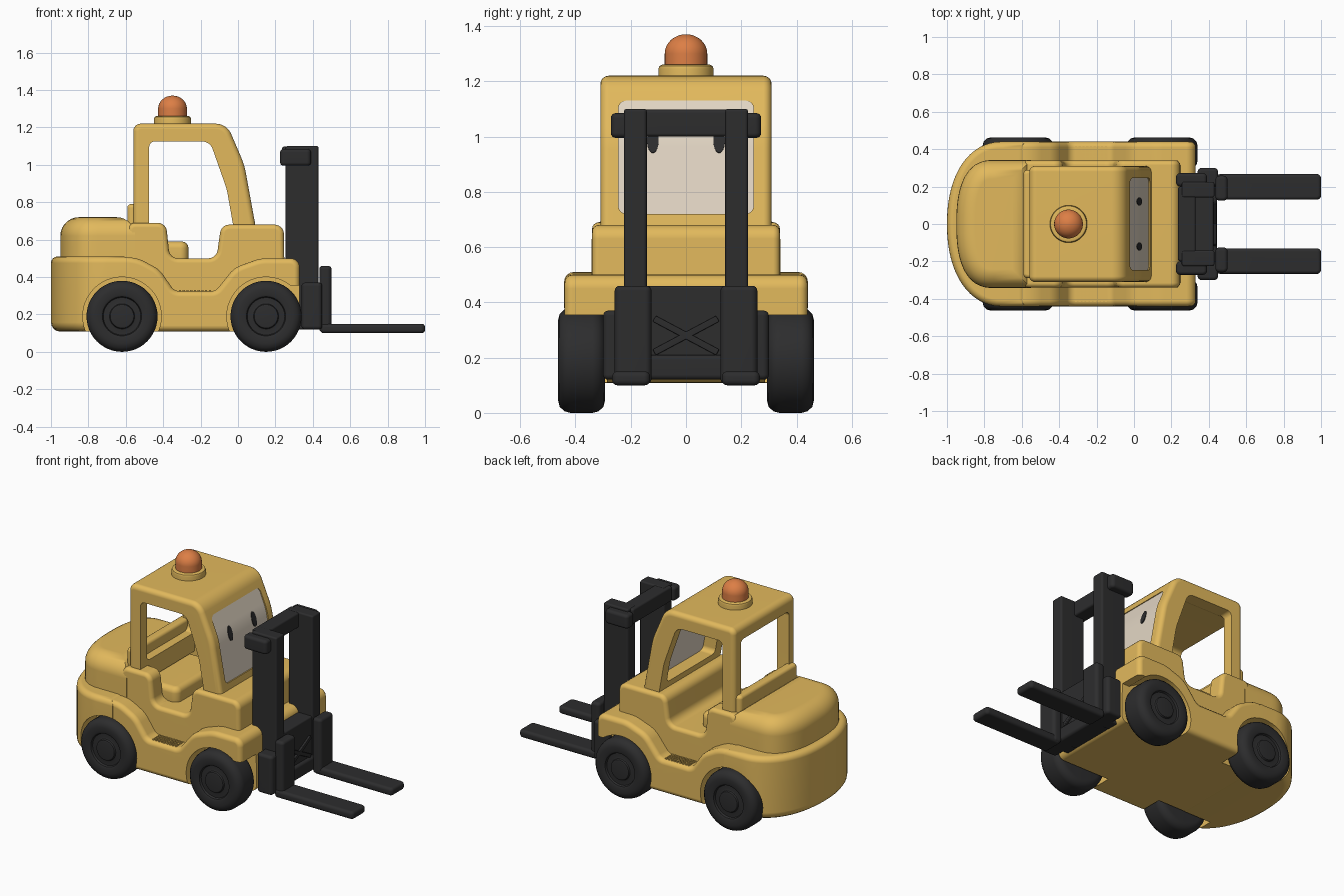
import bpy, bmesh, math
from mathutils import Vector, Matrix

if "Cube" in bpy.data.objects:
    bpy.data.objects.remove(bpy.data.objects["Cube"])


def material(name, col):
    m = bpy.data.materials.new(name)
    m.diffuse_color = (*col, 1)
    m.use_nodes = True
    m.node_tree.nodes["Principled BSDF"].inputs["Base Color"].default_value = m.diffuse_color
    return m


YELLOW = material("yellow paint", (0.76, 0.485, 0.108))
BLACK = material("black rubber", (0.026, 0.026, 0.027))
ORANGE = material("orange lamp", (0.72, 0.21, 0.06))
GLASS = material("pale glass", (0.76, 0.67, 0.55))


def finish(name, bm, mat):
    bmesh.ops.recalc_face_normals(bm, faces=bm.faces[:])
    me = bpy.data.meshes.new(name)
    bm.to_mesh(me)
    bm.free()
    me.materials.append(mat)
    ob = bpy.data.objects.new(name, me)
    bpy.context.collection.objects.link(ob)
    return ob


def fillet(pts, steps=6):
    """Outline of (u, v[, radius]) points with rounded corners."""
    out, n = [], len(pts)
    for i, q in enumerate(pts):
        p = Vector(q[:2])
        if len(q) < 3:
            out.append(p)
            continue
        a, b = Vector(pts[i - 1][:2]) - p, Vector(pts[(i + 1) % n][:2]) - p
        th = a.angle(b)
        t = min(q[2] / math.tan(th / 2), 0.49 * a.length, 0.49 * b.length)
        a.normalize()
        b.normalize()
        c = p + (a + b).normalized() * t / math.cos(th / 2)
        v0, v1, phi = p + a * t - c, p + b * t - c, math.pi - th
        for k in range(steps + 1):
            s = k / steps
            out.append(c + (v0 * math.sin((1 - s) * phi) + v1 * math.sin(s * phi)) / math.sin(phi))
    return out


def prism(name, pts, axis, lo, hi, bev, mat, steps=4):
    """Extruded outline with rounded rims; bev is one size or (low, high)."""
    pts = fillet(pts)
    n = len(pts)
    if sum(pts[i - 1].cross(pts[i]) for i in range(n)) < 0:
        pts.reverse()
    nor = []
    for i in range(n):
        d = (pts[(i + 1) % n] - pts[i]).normalized()
        nor.append(Vector((-d.y, d.x)))
    mit = [(nor[i - 1] + nor[i]) / (1 + nor[i - 1].dot(nor[i])) for i in range(n)]
    b0, b1 = bev if isinstance(bev, tuple) else (bev, bev)
    levels = []
    for b, base, sgn in ((b0, lo, 1), (b1, hi, -1)):
        ts = [k / steps * math.pi / 2 for k in range(steps + 1)] if b else [0]
        side = [(b * (1 - math.sin(t)), base + sgn * b * (1 - math.cos(t))) for t in ts]
        levels += side if sgn == 1 else side[::-1]
    place = {'x': lambda p, d: (d, p.x, p.y), 'y': lambda p, d: (p.x, d, p.y),
             'z': lambda p, d: (p.x, p.y, d)}[axis]
    bm = bmesh.new()
    rings = [[bm.verts.new(place(p + m * ins, d)) for p, m in zip(pts, mit)] for ins, d in levels]
    for r, s in zip(rings, rings[1:]):
        for i in range(n):
            bm.faces.new((r[i - 1], r[i], s[i], s[i - 1]))
    bm.faces.new(rings[0])
    bm.faces.new(rings[-1])
    return finish(name, bm, mat)


def box(name, x, y, z, bev, mat):
    r = bev * 1.25
    pts = [(x[0], y[0], r), (x[1], y[0], r), (x[1], y[1], r), (x[0], y[1], r)]
    return prism(name, pts, 'z', z[0], z[1], bev, mat)


def revolve(name, prof, loc, mat, rot=Matrix(), seg=48):
    """Turn a (radius, height) profile about its own axis."""
    bm = bmesh.new()
    vs = [bm.verts.new((r, 0, h)) for r, h in prof]
    es = [bm.edges.new(e) for e in zip(vs, vs[1:])]
    bmesh.ops.spin(bm, geom=vs + es, cent=(0, 0, 0), axis=(0, 0, 1), angle=2 * math.pi, steps=seg)
    bmesh.ops.remove_doubles(bm, verts=bm.verts[:], dist=1e-5)
    bm.transform(Matrix.Translation(loc) @ rot)
    return finish(name, bm, mat)


def cut(ob, cutters):
    for c in cutters:
        c.hide_render = True
        m = ob.modifiers.new("cut", 'BOOLEAN')
        m.operation, m.object, m.solver = 'DIFFERENCE', c, 'EXACT'
        bpy.context.view_layer.objects.active = ob
        bpy.ops.object.modifier_apply(modifier=m.name)


def round_end(xc, a, b, x_end, power, n=32):
    """Plan outline with a curved rear end."""
    pts = [(x_end, -b), (x_end, b)]
    for k in range(n + 1):
        t = math.pi / 2 - k / n * math.pi
        s = math.sin(t)
        pts.append((xc - a * max(math.cos(t), 0) ** (2 / power),
                    b * math.copysign(abs(s) ** (2 / power), s)))
    return pts


AXLES = (-0.62, 0.15)
cutters = []

# lower body with fenders, rear counterweight and hood
wells = []
for ax in AXLES:
    circ = [(ax + 0.21 * math.cos(k * math.pi / 24), 0.19 + 0.21 * math.sin(k * math.pi / 24)) for k in range(48)]
    for lo, hi in ((0.285, 0.6), (-0.6, -0.285)):
        wells.append(prism("well_cutter", circ, 'y', lo, hi, 0, YELLOW))
nose = [prism("nose_cutter", [(0.22, 0), (0.5, 0), (0.5, 0.355), (0.22, 0.355)], 'y', *s, 0, YELLOW)
        for s in ((0.29, 0.62), (-0.62, -0.29))]
lower = prism("lower_body", [(-0.72, 0.11), (0.33, 0.11, 0.04), (0.33, 0.5, 0.05), (0.12, 0.5, 0.2),
                             (-0.02, 0.45, 0.15), (-0.12, 0.325, 0.05), (-0.34, 0.325, 0.05),
                             (-0.42, 0.44, 0.15), (-0.54, 0.505, 0.2), (-0.72, 0.505)],
              'y', -0.44, 0.44, 0.03, YELLOW)
rear = prism("rear_counterweight", round_end(-0.7, 0.3, 0.441, -0.58, 2.2), 'z', 0.108, 0.51, (0.05, 0.035), YELLOW)
prism("rear_hood", round_end(-0.75, 0.2, 0.342, -0.55, 2.5), 'z', 0.45, 0.72, (0, 0.1), YELLOW, 7)
upper = prism("cabin_base", [(-0.59, 0.3), (-0.59, 0.69, 0.04), (-0.385, 0.69, 0.05), (-0.365, 0.5, 0.05),
                             (-0.115, 0.5, 0.05), (-0.09, 0.68, 0.05), (0.245, 0.68, 0.05), (0.25, 0.3)],
              'y', -0.34, 0.34, 0.025, YELLOW)
seat_hole = box("seat_cutter", (-0.535, -0.3), (-0.24, 0.24), (0.5, 0.9), 0.02, YELLOW)
cut(lower, wells + nose)
cut(rear, wells[:2])
cut(upper, wells + [seat_hole])
cutters += wells + nose + [seat_hole]

# seat and sill behind it
box("seat", (-0.54, -0.265), (-0.235, 0.235), (0.47, 0.59), 0.035, YELLOW)
box("rear_sill", (-0.592, -0.53), (-0.29, 0.29), (0.6, 0.79), 0.02, YELLOW)

# cab frame with open sides, rear window and windscreen opening
cab = prism("cab_frame", [(-0.56, 0.6), (-0.56, 1.22, 0.04), (-0.06, 1.22, 0.09), (0.034, 1.0, 0.4), (0.107, 0.6)],
            'y', -0.31, 0.31, 0.03, YELLOW)
side = prism("side_cutter", [(-0.475, 0.5), (-0.475, 1.125, 0.03), (-0.15, 1.125, 0.06), (-0.06, 0.87, 0.4),
                             (0.005, 0.5)], 'y', -0.6, 0.6, 0, YELLOW)
ends = prism("window_cutter", [(-0.245, 0.72, 0.03), (0.245, 0.72, 0.03), (0.245, 1.13, 0.03),
                               (-0.245, 1.13, 0.03)], 'x', -0.8, 0.4, 0, YELLOW)
cut(cab, [side, ends])
cutters += [side, ends]
for c in cutters:
    bpy.data.objects.remove(c)

# windscreen with two dark oval marks
prism("windscreen", [(-0.029, 1.135), (0.026, 1.0, 0.4), (0.08, 0.71), (0.056, 0.71), (0.002, 1.0, 0.4),
                     (-0.053, 1.135)], 'y', -0.25, 0.25, 0, GLASS)
for y in (-0.12, 0.12):
    turn = Matrix.Rotation(math.radians(74), 4, 'Y') @ Matrix.Diagonal((0.046, 0.021, 1, 1))
    revolve("window_mark", [(0, -0.0045), (1, -0.0045), (1, 0.0045), (0, 0.0045)], (0.0265, y, 0.985), BLACK, turn, 24)

# roof beacon
revolve("beacon_base", [(0, 1.2), (0.1, 1.2), (0.1, 1.245), (0.096, 1.255), (0.087, 1.26), (0, 1.26)],
        (-0.35, 0, 0), YELLOW)
dome = [(0.077 * math.cos(t), 1.3 + 0.07 * math.sin(t)) for t in [k * math.pi / 16 for k in range(8)]]
revolve("beacon_lamp", [(0, 1.25), (0.077, 1.25)] + dome + [(0, 1.37)], (-0.35, 0, 0), ORANGE)

# wheels with moulded hubs
tyre = [(0, -0.085), (0.145, -0.085), (0.168, -0.079), (0.184, -0.062), (0.19, -0.04), (0.19, 0.04),
        (0.184, 0.062), (0.168, 0.079), (0.145, 0.085), (0.115, 0.083), (0.105, 0.078), (0.1, 0.066),
        (0.075, 0.066), (0.067, 0.07), (0.063, 0.08), (0.055, 0.083), (0, 0.083)]
for ax in AXLES:
    for s in (-1, 1):
        revolve("wheel", tyre, (ax, s * 0.378, 0.19), BLACK, Matrix.Rotation(-s * math.pi / 2, 4, 'X'))

# gripped steps between the fenders
for s in (-1, 1):
    bm = bmesh.new()
    for i in range(9):
        for j in range(4):
            bmesh.ops.create_cube(bm, size=1, matrix=Matrix.Translation(
                (-0.31 + i * 0.02, s * (0.352 + j * 0.02), 0.325)) @ Matrix.Diagonal((0.011, 0.011, 0.01, 1)))
    finish("step_grip", bm, YELLOW)

# lift mast
for s in (-1, 1):
    span = lambda a, b: tuple(sorted((s * a, s * b)))
    box("mast_column", (0.255, 0.43), span(0.142, 0.225), (0.12, 1.1), 0.01, BLACK)
    box("mast_bracket", (0.225, 0.39), span(0.2, 0.272), (0.995, 1.085), 0.018, BLACK)
    # forks: L-shaped arm with a wider upright
    box("fork_upright", (0.435, 0.5), span(0.125, 0.258), (0.105, 0.46), 0.018, BLACK)
    box("fork", (0.44, 1.0), span(0.13, 0.267), (0.1, 0.15), 0.018, BLACK)
    # carriage ends and braces
    box("carriage_side", (0.34, 0.45), span(0.2, 0.3), (0.12, 0.37), 0.018, BLACK)
    brace = box("carriage_brace", (0.425, 0.44), (-0.13, 0.13), (-0.012, 0.012), 0.004, BLACK)
    brace.location.z = 0.28
    brace.rotation_euler.x = s * math.radians(28)
box("mast_crossbar", (0.235, 0.33), (-0.2, 0.2), (1.0, 1.097), 0.012, BLACK)
box("carriage", (0.34, 0.445), (-0.3, 0.3), (0.12, 0.21), 0.018, BLACK)
box("carriage_plate", (0.31, 0.425), (-0.15, 0.15), (0.12, 0.46), 0.01, BLACK)

# smooth shading with crisp edges
bpy.ops.object.select_all(action='SELECT')
bpy.context.view_layer.objects.active = lower
bpy.ops.object.shade_smooth_by_angle(angle=math.radians(35))
for ob in bpy.data.objects:
    w = ob.modifiers.new("normals", 'WEIGHTED_NORMAL')
    w.keep_sharp = True
